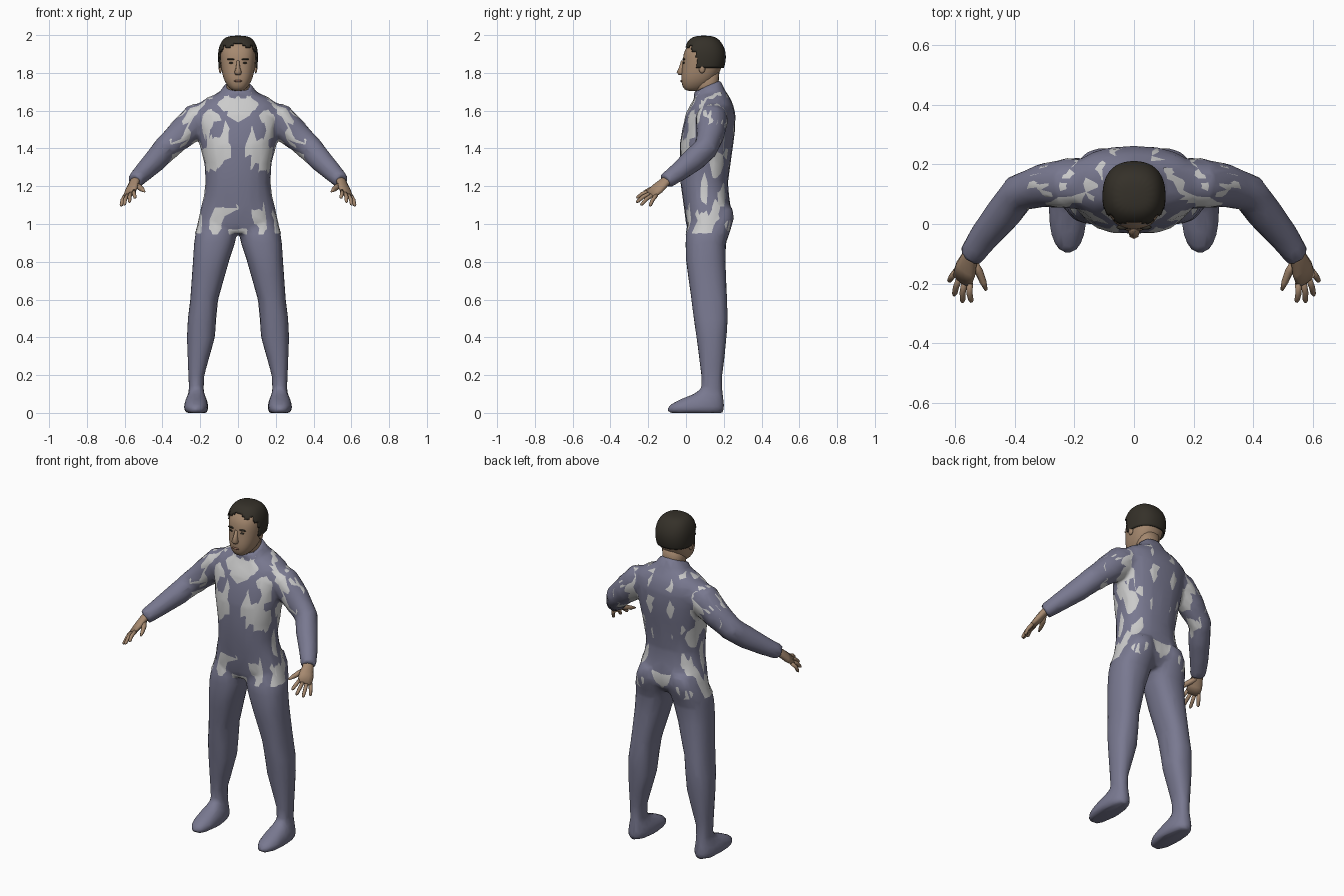
import bpy, bmesh, math
from mathutils import Vector, noise

if "Cube" in bpy.data.objects:
    bpy.data.objects.remove(bpy.data.objects["Cube"])


def material(name, rgb):
    m = bpy.data.materials.new(name)
    m.diffuse_color = (*rgb, 1)
    m.use_nodes = True
    m.node_tree.nodes["Principled BSDF"].inputs["Base Color"].default_value = m.diffuse_color
    return m


SUIT = material("suit_cloth", (0.19, 0.19, 0.28))
SKIN = material("skin", (0.38, 0.25, 0.16))
LIP = material("lip", (0.25, 0.13, 0.09))
HAIR = material("dark_hair", (0.035, 0.03, 0.022))


def loft(bm, rings):
    """Closed tube through equally sized rings of points."""
    rows = [[bm.verts.new(p) for p in r] for r in rings]
    n = len(rows[0])
    for a, b in zip(rows, rows[1:]):
        for i in range(n):
            bm.faces.new((a[i], a[(i + 1) % n], b[(i + 1) % n], b[i]))
    bm.faces.new(rows[0][::-1])
    bm.faces.new(rows[-1])


def level(z, x0, x1, y0, y1, tilt=0, n=20, p=2.35):
    """Horizontal rounded ring filling a box in x and y."""
    pts = []
    for i in range(n):
        a = 2 * math.pi * i / n
        c, s = math.cos(a), math.sin(a)
        x = math.copysign(abs(c) ** (2 / p), c) * (x1 - x0) / 2
        y = math.copysign(abs(s) ** (2 / p), s) * (y1 - y0) / 2
        pts.append(Vector(((x0 + x1) / 2 + x, (y0 + y1) / 2 + y, z + tilt * y)))
    return pts


def limb(bm, path, wide=Vector((0, 0, 1)), n=14):
    """Tube along (x, y, z, half width, half thickness)."""
    pos = [Vector(q[:3]) for q in path]
    rings = []
    for i, q in enumerate(path):
        d = (pos[min(i + 1, len(pos) - 1)] - pos[max(i - 1, 0)]).normalized()
        u = (wide - d * wide.dot(d)).normalized()
        v = d.cross(u)
        rings.append([pos[i] + u * q[3] * math.cos(2 * math.pi * k / n)
                      + v * q[4] * math.sin(2 * math.pi * k / n) for k in range(n)])
    loft(bm, rings)


def mirror_x(bm):
    new = bmesh.ops.duplicate(bm, geom=bm.verts[:] + bm.edges[:] + bm.faces[:])
    for v in new["geom"]:
        if isinstance(v, bmesh.types.BMVert):
            v.co.x *= -1


def finish(bm, name, mat=None):
    bmesh.ops.recalc_face_normals(bm, faces=bm.faces[:])
    me = bpy.data.meshes.new(name)
    bm.to_mesh(me)
    bm.free()
    if mat:
        me.materials.append(mat)
    me.shade_smooth()
    ob = bpy.data.objects.new(name, me)
    bpy.context.collection.objects.link(ob)
    return ob


def bake(ob, mat):
    dg = bpy.context.evaluated_depsgraph_get()
    me = bpy.data.meshes.new_from_object(ob.evaluated_get(dg))
    ob.modifiers.clear()
    ob.data = me
    me.materials.clear()
    me.materials.append(mat)
    me.shade_smooth()


def blob(bm, loc, size):
    r = bmesh.ops.create_uvsphere(bm, u_segments=10, v_segments=6, radius=1)
    for v in r["verts"]:
        v.co = Vector(loc) + Vector([a * b for a, b in zip(v.co, size)])


# Suit: legs with feet, sleeves, torso with tilted collar, fused together
bm = bmesh.new()
loft(bm, [level(*r) for r in (
    (0.0, .167, .275, -.09, .195), (.015, .158, .286, -.102, .203),
    (.04, .157, .286, -.09, .203), (.07, .165, .278, -.035, .2),
    (.10, .178, .264, .04, .196), (.13, .182, .26, .082, .192),
    (.2, .178, .263, .08, .193), (.3, .15, .267, .068, .205),
    (.4, .122, .271, .055, .215), (.5, .115, .266, .04, .222),
    (.6, .105, .253, .028, .218), (.8, .048, .239, 0, .21),
    (.9, .015, .233, -.003, .212), (.95, .006, .226, 0, .23),
    (1.03, .008, .2, .02, .255), (1.09, .03, .17, .08, .245))])
limb(bm, [(.14, .14, 1.575, .08, .08), (.22, .135, 1.55, .09, .085),
          (.30, .13, 1.475, .08, .075), (.385, .105, 1.40, .068, .064),
          (.43, .045, 1.345, .065, .062), (.50, -.04, 1.275, .052, .052),
          (.548, -.108, 1.227, .043, .043)])
mirror_x(bm)
loft(bm, [level(z, -w, w, f, b, t) for z, w, f, b, t in (
    (.95, .19, .02, .19, 0), (1.0, .213, 0, .235, 0), (1.08, .199, -.01, .238, 0),
    (1.15, .179, -.02, .228, 0), (1.22, .171, -.03, .222, 0),
    (1.32, .178, -.033, .236, 0), (1.42, .2, -.033, .25, 0),
    (1.5, .21, -.02, .26, 0), (1.58, .22, 0, .262, 0), (1.63, .215, .025, .25, 0),
    (1.665, .17, .045, .235, 0), (1.695, .1, .045, .205, .2),
    (1.73, .073, .035, .182, .45))])
suit = finish(bm, "body_suit")
m = suit.modifiers.new("fuse", "REMESH")
m.mode, m.voxel_size = "VOXEL", 0.012
m = suit.modifiers.new("soften", "SMOOTH")
m.factor, m.iterations = 0.5, 5
m = suit.modifiers.new("simplify", "DECIMATE")
m.ratio, m.use_symmetry, m.symmetry_axis = 0.1, True, "X"
bake(suit, SUIT)

# Grey undershirt: same surface, wavering in and out of the suit
bm = bmesh.new()
bm.from_mesh(suit.data)
bm.normal_update()
moves = []
for v in bm.verts:
    x, y, z = abs(v.co.x), v.co.y, v.co.z
    bias = -0.0006
    if y > 0.17:
        bias -= 0.0012
    if z < 1.12 and x > 0.1:
        bias += 0.0012
    if x > 0.22 and z > 1.3:
        bias += 0.0008
    wave = noise.noise(Vector((x * 19 + 3.3, y * 19, z * 11)))
    moves.append((v, v.normal * (0.009 * wave + bias)))
for v, d in moves:
    v.co += d
out = [v for v in bm.verts if not (0.92 < v.co.z < 1.7 and abs(v.co.x) < 0.37)
       or (abs(v.co.x) > 0.25 and v.co.z < 1.2)]
bmesh.ops.delete(bm, geom=out, context="VERTS")
me = bpy.data.meshes.new("undershirt_patches")
bm.to_mesh(me)
bm.free()
me.materials.clear()
me.shade_smooth()
bpy.context.collection.objects.link(bpy.data.objects.new("undershirt_patches", me))

# Hands: flat palm, four fingers, thumb
bm = bmesh.new()
W = Vector((.65, .55, -.3)).normalized()
limb(bm, [(.53, -.085, 1.245, .03, .024), (.55, -.115, 1.22, .032, .022),
          (.563, -.15, 1.188, .042, .02), (.577, -.188, 1.157, .041, .014)], W, 10)
for t, tip in ((-.031, (.545, -.262, 1.138)), (-.01, (.575, -.263, 1.115)),
               (.011, (.603, -.24, 1.1)), (.031, (.62, -.192, 1.094))):
    root = Vector((.573, -.176, 1.164)) + W * t
    tip = Vector(tip)
    mid = root.lerp(tip, .55) + Vector((.003, -.002, .005))
    limb(bm, [(*root, .011, .011), (*mid, .0105, .0105),
              (*root.lerp(tip, .9), .009, .009), (*tip, .004, .004)], W, 7)
limb(bm, [(.545, -.12, 1.212, .016, .016), (.52, -.158, 1.193, .015, .014),
          (.505, -.195, 1.181, .012, .011), (.495, -.222, 1.172, .005, .005)], W, 8)
mirror_x(bm)
finish(bm, "hands", SKIN)

# Neck
bm = bmesh.new()
loft(bm, [level(1.66, -.06, .06, .06, .172), level(1.74, -.062, .062, .05, .172),
          level(1.82, -.065, .065, .045, .178)])
finish(bm, "neck", SKIN)

# Head
HEAD = ((1.703, .026, .004, .06), (1.718, .046, -.016, .1), (1.75, .07, -.026, .14),
        (1.79, .084, -.027, .175), (1.84, .092, -.02, .194), (1.88, .095, -.018, .2),
        (1.92, .093, -.01, .196), (1.96, .076, .02, .17), (1.982, .04, .055, .13))
bm = bmesh.new()
loft(bm, [level(z, -w, w, f, b) for z, w, f, b in HEAD])
head = finish(bm, "head")
head.modifiers.new("round", "SUBSURF").levels = 1
bake(head, SKIN)

# Nose and ears
bm = bmesh.new()
loft(bm, [level(1.865, -.007, .007, -.026, .0, 0, 8), level(1.83, -.011, .011, -.037, .0, 0, 8),
          level(1.803, -.019, .019, -.05, .0, 0, 8), level(1.789, -.014, .014, -.038, .0, 0, 8)])
finish(bm, "nose", SKIN)
bm = bmesh.new()
for s in (-1, 1):
    blob(bm, (s * .094, .085, 1.825), (.009, .018, .028))
finish(bm, "ears", SKIN)

# Brows, eyes and lips
bm = bmesh.new()
for s in (-1, 1):
    blob(bm, (s * .038, -.011, 1.872), (.022, .008, .005))
    blob(bm, (s * .037, -.012, 1.853), (.013, .007, .005))
finish(bm, "brows_and_eyes", HAIR)
bm = bmesh.new()
blob(bm, (0, -.023, 1.757), (.023, .007, .006))
finish(bm, "lips", LIP)

# Hair: grown copy of the skull with the face opening cut away
bm = bmesh.new()
loft(bm, [level(z + max(0, z - 1.9) * .2, -w - .013, w + .013, f - .01, b + .014)
          for z, w, f, b in HEAD])
hair = finish(bm, "hair")
hair.modifiers.new("round", "SUBSURF").levels = 2
bake(hair, HAIR)
bm = bmesh.new()
bm.from_mesh(hair.data)
cut = []
for f in bm.faces:
    x, y, z = f.calc_center_median()
    top = z > 1.95 + .012 * math.cos(x * 60)
    sides = z > 1.825 and y > .056
    temple = z > 1.915 and y > .03
    if not (top or sides or temple):
        cut.append(f)
bmesh.ops.delete(bm, geom=cut, context="FACES")
bm.to_mesh(hair.data)
bm.free()
m = hair.modifiers.new("thickness", "SOLIDIFY")
m.thickness, m.offset = 0.008, -1
